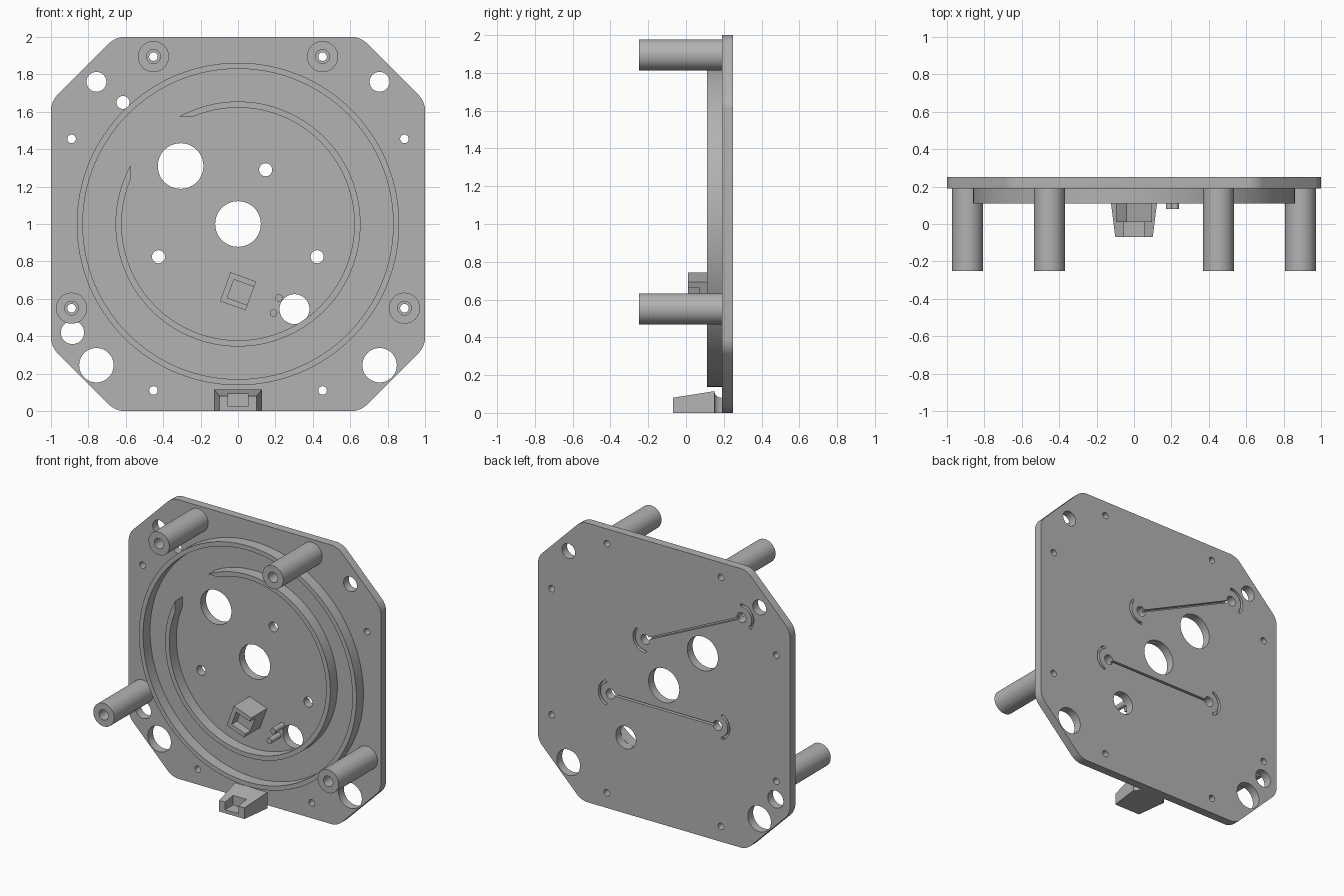
import bpy, bmesh
from math import sin, cos, pi, radians, atan2, hypot
from mathutils import Matrix, Vector

cube = bpy.data.objects.get("Cube")
if cube:
    bpy.data.objects.remove(cube, do_unlink=True)

grey = bpy.data.materials.new("mid grey plastic")
grey.use_nodes = True
grey.diffuse_color = (0.45, 0.45, 0.45, 1)
grey.node_tree.nodes["Principled BSDF"].inputs["Base Color"].default_value = (0.45, 0.45, 0.45, 1)

BACK, FACE, RIM, TIP = 0.25, 0.19, 0.11, -0.25


def prism(bm, outline, y0, y1):
    """Extrude an (x, z) outline from y0 to y1."""
    a = [bm.verts.new((x, y0, z)) for x, z in outline]
    b = [bm.verts.new((x, y1, z)) for x, z in outline]
    n = len(a)
    bm.faces.new(a)
    bm.faces.new(b[::-1])
    for i in range(n):
        j = (i + 1) % n
        bm.faces.new((a[j], a[i], b[i], b[j]))


def disc(bm, x, z, r, y0, y1, n=48):
    prism(bm, [(x + r * cos(2 * pi * i / n), z + r * sin(2 * pi * i / n)) for i in range(n)], y0, y1)


def box(bm, x0, x1, y0, y1, z0, z1):
    prism(bm, [(x0, z0), (x1, z0), (x1, z1), (x0, z1)], y0, y1)


def band(bm, cx, cz, r0, r1, y0, y1, start=0, sweep=2 * pi, n=128):
    """Rectangular section swept round the y axis, closed or as an arc."""
    closed = sweep > 6.28
    rows = []
    for i in range(n if closed else n + 1):
        t = start + sweep * i / n
        rows.append([bm.verts.new((cx + r * cos(t), y, cz + r * sin(t)))
                     for r, y in ((r0, y0), (r1, y0), (r1, y1), (r0, y1))])
    for i in range(n):
        p, q = rows[i], rows[(i + 1) % len(rows)]
        for k in range(4):
            m = (k + 1) % 4
            bm.faces.new((p[k], p[m], q[m], q[k]))
    if not closed:
        bm.faces.new(rows[0])
        bm.faces.new(rows[-1][::-1])


def finish(bm, name):
    bmesh.ops.recalc_face_normals(bm, faces=bm.faces)
    mesh = bpy.data.meshes.new(name)
    bm.to_mesh(mesh)
    bm.free()
    mesh.materials.append(grey)
    ob = bpy.data.objects.new(name, mesh)
    bpy.context.collection.objects.link(ob)
    return ob


def select(ob):
    bpy.ops.object.select_all(action='DESELECT')
    ob.select_set(True)
    bpy.context.view_layer.objects.active = ob


def cut(ob, bm):
    cutter = finish(bm, "cutter")
    cutter.hide_render = True
    mod = ob.modifiers.new("cut", 'BOOLEAN')
    mod.operation, mod.solver, mod.object = 'DIFFERENCE', 'EXACT', cutter
    select(ob)
    bpy.ops.object.modifier_apply(modifier=mod.name)
    bpy.data.objects.remove(cutter, do_unlink=True)


def smooth(ob):
    select(ob)
    bpy.ops.object.shade_smooth_by_angle(angle=radians(30))


posts = [(s * x, z) for s in (-1, 1) for x, z in ((0.452, 1.895), (0.89, 0.55))]

# Base plate: chamfered square with rounded corners
c = 0.655
bm = bmesh.new()
prism(bm, [(-c, 0), (c, 0), (1, 1 - c), (1, 1 + c), (c, 2), (-c, 2), (-1, 1 + c), (-1, 1 - c)], FACE, BACK)
edges = [e for e in bm.edges if abs(e.verts[0].co.y - e.verts[1].co.y) > 0.01]
bmesh.ops.bevel(bm, geom=edges, offset=0.045, segments=6, affect='EDGES', profile=0.5)
plate = finish(bm, "base_plate")

# Through holes
bm = bmesh.new()
small = posts + [(s * x, z) for s in (-1, 1) for x, z in ((0.89, 1.455), (0.452, 0.11))]
for x, z in small:
    disc(bm, x, z, 0.023, 0, 0.4, 24)
for s in (-1, 1):
    disc(bm, s * 0.757, 1.76, 0.053, 0, 0.4)
    disc(bm, s * 0.757, 0.245, 0.092, 0, 0.4)
for x, z, r in ((0, 1, 0.122), (-0.307, 1.31, 0.122), (0.302, 0.545, 0.08), (-0.885, 0.42, 0.062)):
    disc(bm, x, z, r, 0, 0.4)
wire_pairs = [((-0.615, 1.65), (0.148, 1.29)), ((-0.425, 0.825), (0.423, 0.825))]
for pair in wire_pairs:
    for x, z in pair:
        disc(bm, x, z, 0.035, 0, 0.4, 32)
cut(plate, bm)

# Shallow wire slots and arcs on the back
bm = bmesh.new()
for a, b in wire_pairs:
    dx, dz = b[0] - a[0], b[1] - a[1]
    length, ang = hypot(dx, dz), atan2(dz, dx)
    nx, nz = -dz / length * 0.007, dx / length * 0.007
    prism(bm, [(a[0] - nx, a[1] - nz), (b[0] - nx, b[1] - nz), (b[0] + nx, b[1] + nz), (a[0] + nx, a[1] + nz)],
          BACK - 0.025, BACK + 0.05)
    for (x, z), away in ((a, ang + pi), (b, ang)):
        band(bm, x, z, 0.08, 0.098, BACK - 0.025, BACK + 0.05, away - 1.2, 2.4, 20)
cut(plate, bm)
smooth(plate)

# Outer ring wall
bm = bmesh.new()
band(bm, 0, 1, 0.83, 0.862, RIM, FACE)
smooth(finish(bm, "outer_ring"))

# Inner ring wall with an opening at the upper corner
bm = bmesh.new()
band(bm, 0, 1, 0.622, 0.655, RIM, FACE)
inner = finish(bm, "inner_ring")
bm = bmesh.new()
box(bm, -0.575, -0.1, 0, 0.4, 1.15, 1.575)
cut(inner, bm)
smooth(inner)

# Hollow standoff posts
for i, (x, z) in enumerate(posts):
    bm = bmesh.new()
    band(bm, x, z, 0.037, 0.083, TIP, FACE, n=48)
    smooth(finish(bm, f"standoff_post_{i + 1}"))

# Tilted sensor block with a pocket open to one side
bm = bmesh.new()
box(bm, -0.073, 0.073, 0.01, FACE, -0.082, 0.082)
block = finish(bm, "sensor_block")
bm = bmesh.new()
box(bm, -0.042, 0.1, -0.1, 0.07, -0.052, 0.052)
cut(block, bm)
block.data.transform(Matrix.Translation((0, 0, 0.64)) @ Matrix.Rotation(radians(20), 4, 'Y'))

# Locating pins
for i, (x, z) in enumerate(((0.22, 0.605), (0.19, 0.525))):
    bm = bmesh.new()
    disc(bm, x, z, 0.02, 0.08, FACE, 24)
    smooth(finish(bm, f"locating_pin_{i + 1}"))

# Bottom clip arm, flaring into the plate
bm = bmesh.new()
sections = [(-0.07, 0.0)] + [(FACE - 0.04 * cos(t), 0.035 * (1 - sin(t)))
                            for t in [pi / 2 * (1 - k / 6) for k in range(7)]][::-1]
rows = []
for y, f in sections:
    w, h = 0.1 + 0.8 * f, 0.08 + f
    rows.append([bm.verts.new((x, y, z)) for x, z in ((-w, 0), (w, 0), (w, h), (-w, h))])
bm.faces.new(rows[0])
bm.faces.new(rows[-1][::-1])
for p, q in zip(rows, rows[1:]):
    for k in range(4):
        m = (k + 1) % 4
        bm.faces.new((p[m], p[k], q[k], q[m]))
clip = finish(bm, "bottom_clip")
bm = bmesh.new()
box(bm, -0.053, 0.053, -0.2, 0.02, 0.025, 0.2)
cut(clip, bm)
smooth(clip)
